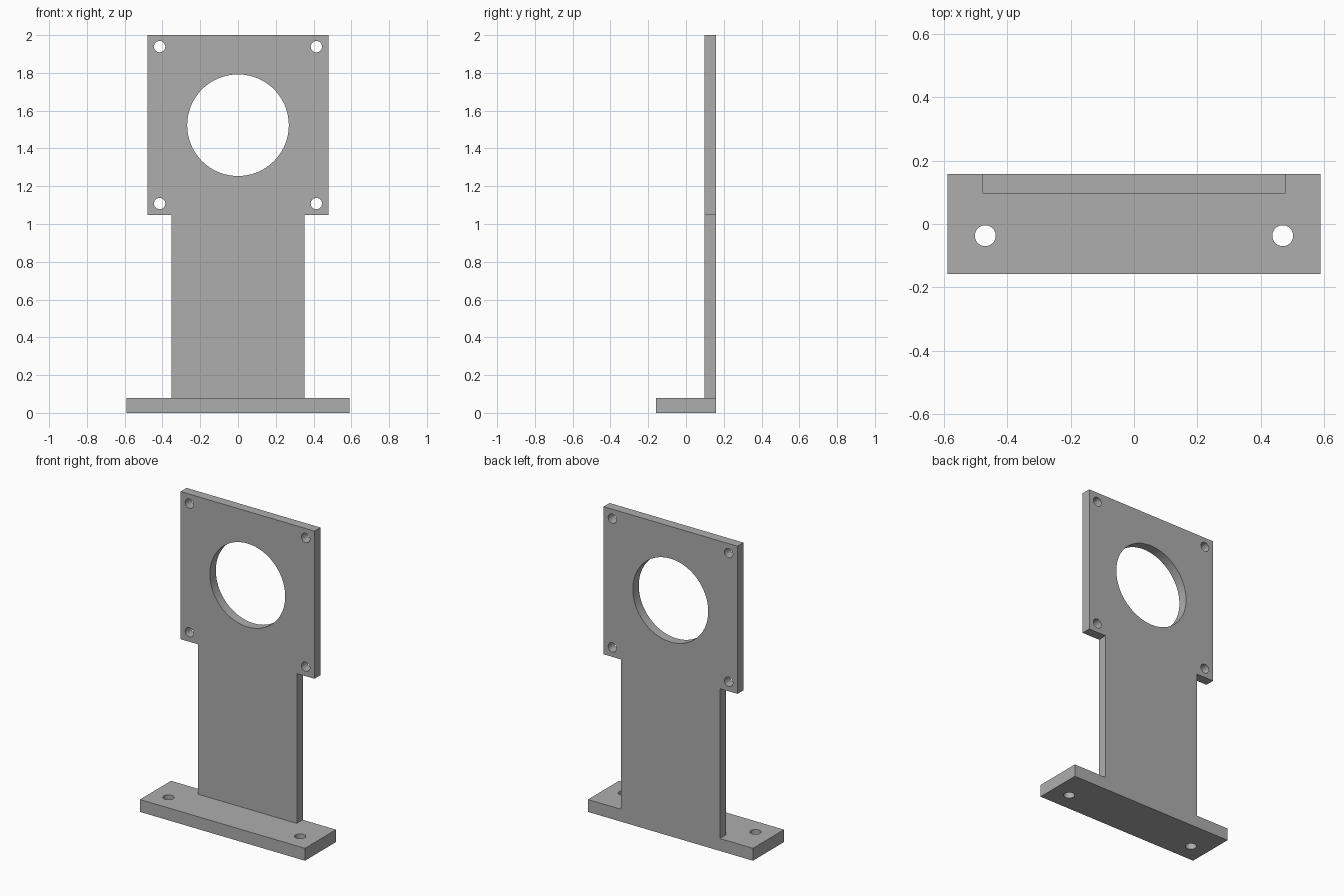
import bpy
import bmesh
from math import pi

default = bpy.data.objects.get("Cube")
if default:
    bpy.data.objects.remove(default, do_unlink=True)

BASE_TOP = 0.08
BACK = 0.158
THICK = 0.061

grey = bpy.data.materials.new("plain grey")
grey.use_nodes = True
colour = (0.42, 0.42, 0.42, 1)
grey.diffuse_color = colour
grey.node_tree.nodes["Principled BSDF"].inputs["Base Color"].default_value = colour


def extrude_profile(name, points, offset):
    """Solid made by sweeping a closed outline along an offset vector."""
    bm = bmesh.new()
    face = bm.faces.new([bm.verts.new(p) for p in points])
    swept = bmesh.ops.extrude_face_region(bm, geom=[face])["geom"]
    verts = [v for v in swept if isinstance(v, bmesh.types.BMVert)]
    bmesh.ops.translate(bm, vec=offset, verts=verts)
    bmesh.ops.recalc_face_normals(bm, faces=bm.faces)
    mesh = bpy.data.meshes.new(name)
    bm.to_mesh(mesh)
    bm.free()
    mesh.materials.append(grey)
    obj = bpy.data.objects.new(name, mesh)
    bpy.context.collection.objects.link(obj)
    return obj


def drill(obj, centre, radius, sides, rotation=(0, 0, 0)):
    """Cut a round through hole and remove the cutter."""
    bpy.ops.mesh.primitive_cylinder_add(vertices=sides, radius=radius, depth=0.4,
                                        location=centre, rotation=rotation)
    cutter = bpy.context.object
    cutter.name = "hole_cutter"
    cutter.hide_render = True
    cutter.data.materials.append(grey)
    mod = obj.modifiers.new("hole", 'BOOLEAN')
    mod.operation = 'DIFFERENCE'
    mod.solver = 'EXACT'
    mod.object = cutter
    bpy.context.view_layer.objects.active = obj
    bpy.ops.object.modifier_apply(modifier=mod.name)
    bpy.data.objects.remove(cutter, do_unlink=True)


def smooth_holes(obj):
    bpy.ops.object.select_all(action='DESELECT')
    obj.select_set(True)
    bpy.context.view_layer.objects.active = obj
    bpy.ops.object.shade_smooth_by_angle(angle=pi / 6)


# Base plate with two mounting holes
w = 0.589
base = extrude_profile("base_plate",
                       [(-w, -BACK, 0), (w, -BACK, 0), (w, BACK, 0), (-w, BACK, 0)],
                       (0, 0, BASE_TOP))
for side in (-1, 1):
    drill(base, (side * 0.47, -0.037, 0), 0.033, 48)
smooth_holes(base)

# Upright: narrow stem widening into a square head
half = [(0.352, BASE_TOP), (0.352, 1.047), (0.478, 1.047), (0.478, 2.0)]
outline = half + [(-x, z) for x, z in reversed(half)]
front = BACK - THICK
upright = extrude_profile("upright_plate", [(x, front, z) for x, z in outline],
                          (0, THICK, 0))

# Large central opening and four corner holes
turned = (pi / 2, 0, 0)
drill(upright, (0, BACK, 1.523), 0.269, 96, turned)
for side in (-1, 1):
    for z in (1.108, 1.939):
        drill(upright, (side * 0.415, BACK, z), 0.03, 48, turned)
smooth_holes(upright)
